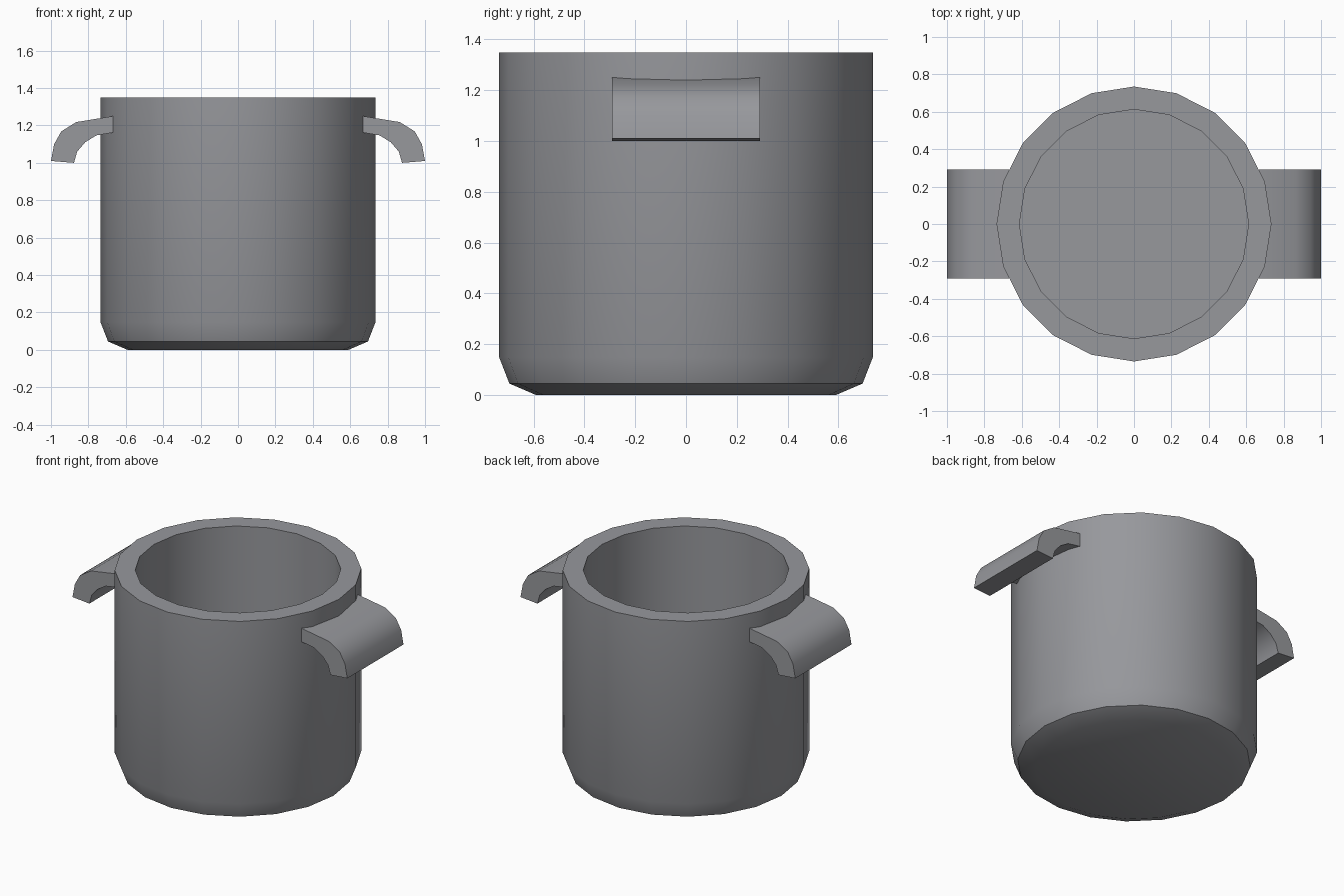
import bpy
import bmesh
import math

old = bpy.data.objects.get("Cube")
if old:
    bpy.data.objects.remove(old, do_unlink=True)

# Single grey metal
metal = bpy.data.materials.new("grey metal")
metal.use_nodes = True
colour = (0.31, 0.315, 0.335, 1)
metal.diffuse_color = colour
metal.node_tree.nodes["Principled BSDF"].inputs["Base Color"].default_value = colour


def finish(name, bm):
    bmesh.ops.recalc_face_normals(bm, faces=bm.faces)
    mesh = bpy.data.meshes.new(name)
    bm.to_mesh(mesh)
    bm.free()
    mesh.materials.append(metal)
    obj = bpy.data.objects.new(name, mesh)
    bpy.context.collection.objects.link(obj)
    bpy.ops.object.select_all(action="DESELECT")
    obj.select_set(True)
    bpy.context.view_layer.objects.active = obj
    bpy.ops.object.shade_smooth_by_angle(angle=math.radians(32))
    return obj


def lathe(name, profile, sides):
    """Rings of (radius, height), joined and capped at both ends."""
    bm = bmesh.new()
    rings = []
    for r, z in profile:
        rings.append([bm.verts.new((r * math.cos(a), r * math.sin(a), z))
                      for a in (math.tau * i / sides for i in range(sides))])
    for low, high in zip(rings, rings[1:]):
        for i in range(sides):
            j = (i + 1) % sides
            bm.faces.new((low[i], low[j], high[j], high[i]))
    bm.faces.new(rings[0])
    bm.faces.new(rings[-1])
    return finish(name, bm)


def handle(name, side):
    """Curved grip section extruded along y."""
    section = [(0.667, 1.25), (0.865, 1.218), (0.945, 1.168), (0.983, 1.1), (1.0, 1.01),
               (0.877, 1.0), (0.86, 1.06), (0.817, 1.11), (0.757, 1.147), (0.667, 1.162)]
    bm = bmesh.new()
    end = bm.faces.new([bm.verts.new((side * x, -0.292, z)) for x, z in section])
    grown = bmesh.ops.extrude_face_region(bm, geom=[end])["geom"]
    moved = [v for v in grown if isinstance(v, bmesh.types.BMVert)]
    bmesh.ops.translate(bm, verts=moved, vec=(0, 0.584, 0))
    return finish(name, bm)


# Pot: rounded foot, straight wall, thick rim and inner floor
lathe("pot", [(0.59, 0), (0.695, 0.045), (0.735, 0.148), (0.735, 1.348),
              (0.613, 1.348), (0.613, 0.13)], 20)

# Pair of side handles
handle("left_handle", 1)
handle("right_handle", -1)
